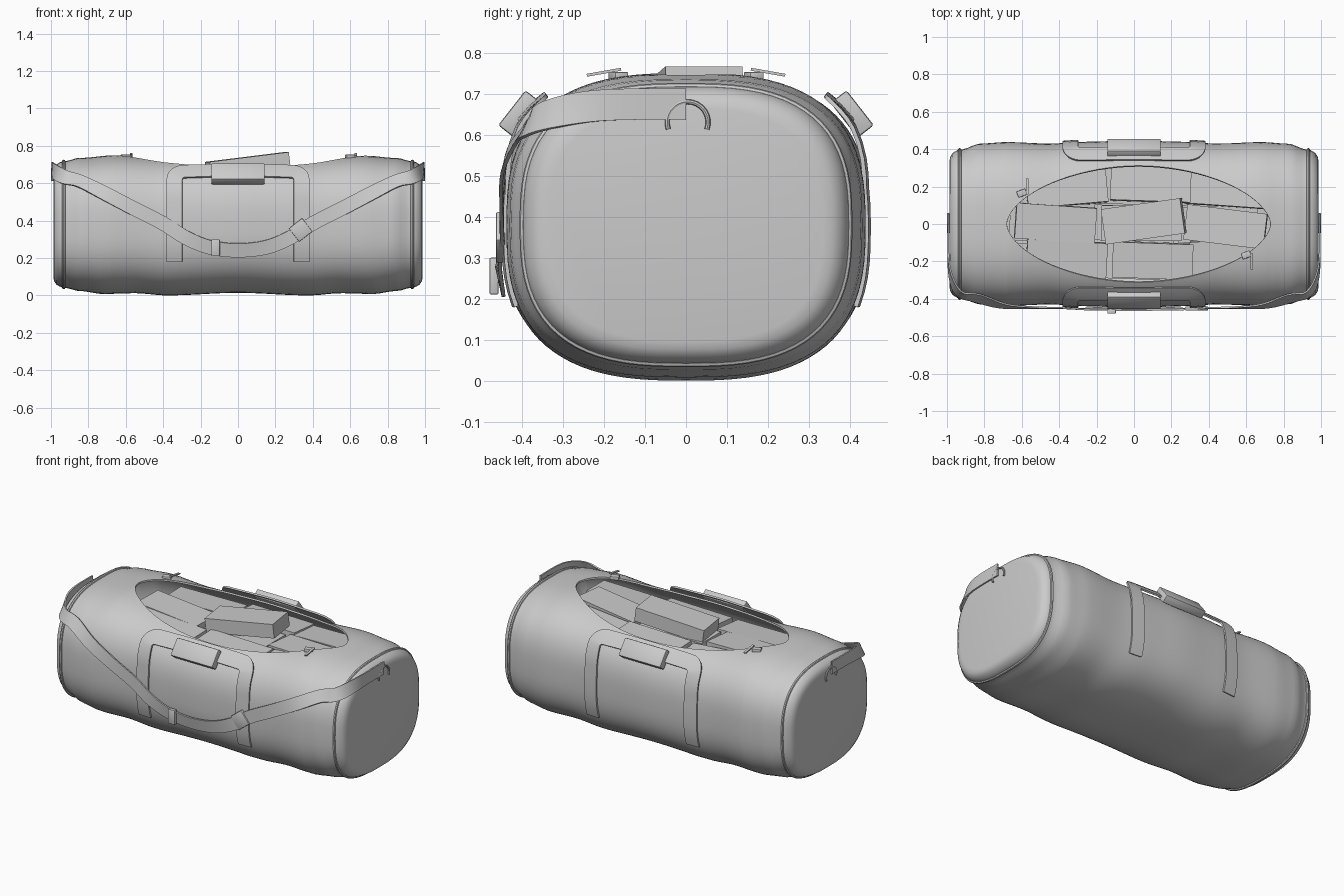
import bpy, bmesh, math, random
from mathutils import Vector, Euler

if "Cube" in bpy.data.objects:
    bpy.data.objects.remove(bpy.data.objects["Cube"])

random.seed(4)
POW = 2.75  # superellipse exponent of the bag section


def lerp_table(table, x):
    for (x0, v0), (x1, v1) in zip(table, table[1:]):
        if x <= x1:
            f = max(0, (x - x0) / (x1 - x0))
            f = f * f * (3 - 2 * f)
            return v0 + (v1 - v0) * f
    return table[-1][1]


WIDTH = [(0, .447), (.25, .44), (.45, .43), (.68, .438), (.82, .43), (.93, .397)]
TOP = [(0, .745), (.4, .74), (.65, .75), (.85, .735), (.93, .717)]
BOTTOM = [(0, .014), (.38, 0), (.55, .012), (.72, .008), (.85, .024), (.93, .042)]


def dims(x):
    a, t, b = (lerp_table(tb, abs(x)) for tb in (WIDTH, TOP, BOTTOM))
    return a, (t + b) / 2, (t - b) / 2


def spow(v):
    return math.copysign(abs(v) ** (2 / POW), v)


def section(x, t, scale=1):
    a, zc, b = dims(x)
    return Vector((x, a * spow(math.cos(t)) * scale, zc + b * spow(math.sin(t)) * scale))


def normal(p):
    a, zc, b = dims(p.x)
    g = lambda v, r: math.copysign(abs(v / r) ** (POW - 1) / r, v)
    return Vector((0, g(p.y, a), g(p.z - zc, b))).normalized()


def surf(x, d, side, off):
    """Point on the bag wall at arc length d above mid height."""
    step, t, run = math.copysign(.012, d), 0, 0
    p = section(x, 0)
    while run < abs(d):
        q = section(x, t + step)
        seg = (q - p).length
        if run + seg >= abs(d):
            p = p.lerp(q, (abs(d) - run) / seg)
            break
        run, t, p = run + seg, t + step, q
    p = p + normal(p) * off
    return Vector((p.x, p.y * side, p.z))


def finish(ob, thick=0, offset=0, smooth=True):
    bpy.ops.object.select_all(action='DESELECT')
    ob.select_set(True)
    bpy.context.view_layer.objects.active = ob
    if thick:
        m = ob.modifiers.new("thickness", 'SOLIDIFY')
        m.thickness, m.offset = thick, offset
    bpy.ops.object.convert(target='MESH')
    if smooth:
        bpy.ops.object.shade_smooth_by_angle(angle=math.radians(35))
    return ob


def grid_mesh(name, rows, thick, offset=0, caps=False):
    bm = bmesh.new()
    vs = [[bm.verts.new(p) for p in r] for r in rows]
    for r0, r1 in zip(vs, vs[1:]):
        for i in range(len(r0) - 1):
            bm.faces.new((r0[i], r0[i + 1], r1[i + 1], r1[i]))
    if caps:
        bm.faces.new(vs[0][:-1])
        bm.faces.new(vs[-1][:-1])
    bmesh.ops.remove_doubles(bm, verts=bm.verts, dist=.0005)
    bmesh.ops.recalc_face_normals(bm, faces=bm.faces)
    me = bpy.data.meshes.new(name)
    bm.to_mesh(me)
    bm.free()
    ob = bpy.data.objects.new(name, me)
    bpy.context.collection.objects.link(ob)
    return finish(ob, thick, offset)


def tube(name, pts, r, cyclic=False):
    cu = bpy.data.curves.new(name, 'CURVE')
    cu.dimensions, cu.bevel_depth, cu.bevel_resolution, cu.use_fill_caps = '3D', r, 2, True
    sp = cu.splines.new('POLY')
    sp.points.add(len(pts) - 1)
    for q, p in zip(sp.points, pts):
        q.co = (*p, 1)
    sp.use_cyclic_u = cyclic
    ob = bpy.data.objects.new(name, cu)
    bpy.context.collection.objects.link(ob)
    return finish(ob)


def box(name, loc, size, rot=(0, 0, 0), bevel=0):
    bpy.ops.mesh.primitive_cube_add(size=1, location=loc, rotation=[math.radians(r) for r in rot])
    ob = bpy.context.object
    ob.name, ob.scale = name, size
    bpy.ops.object.transform_apply(location=False, rotation=False)
    if bevel:
        m = ob.modifiers.new("bevel", 'BEVEL')
        m.width, m.segments = bevel, 2
    return finish(ob, smooth=bool(bevel))


# Bag shell: lofted sections, left open along the top between the zip edges
END = [(.987, .84), (.983, .90), (.972, .95), (.955, .98), (.94, 1)]
L, R = -.68, .73
xs = [(-x, s) for x, s in END]
xs += [(-.925 + .245 * i / 8, 1) for i in range(8)]
xs += [((L + R) / 2 - (R - L) / 2 * math.cos(math.pi * i / 40), 1) for i in range(41)]
xs += [(R + .195 * i / 7, 1) for i in range(1, 8)]
xs += [(x, s) for x, s in reversed(END)]
rows = []
for x, s in xs:
    u = (x - (L + R) / 2) / ((R - L) / 2)
    w = .312 * max(0, 1 - abs(u) ** 1.9) ** .58 if abs(u) < .9999 else 0
    t0 = math.acos((w / dims(x)[0]) ** (POW / 2))
    rows.append([section(x, t0 - (math.pi + 2 * t0) * i / 72, s) for i in range(73)])
grid_mesh("bag_shell", rows, .01, -1, caps=True)

# Piping round both ends
for sx in (-1, 1):
    ring = [section(sx * .932, math.tau * i / 72) for i in range(72)]
    tube("end_piping", ring, .009, True)

# Carry handles: strap runs up the wall, across the top and down again
half = [(-.34, -.19 + .43 * i / 12) for i in range(13)]
half += [(-.285 - .055 * math.cos(a), .24 + .055 * math.sin(a))
         for a in (math.pi / 2 * i / 6 for i in range(1, 7))]
half += [(-.285 + .285 * i / 6, .295) for i in range(1, 7)]
path = half + [(-x, d) for x, d in reversed(half[:-1])]
for side, label in ((-1, "front"), (1, "back")):
    rows = []
    for i, (x, d) in enumerate(path):
        p, q = path[max(i - 1, 0)], path[min(i + 1, len(path) - 1)]
        t = Vector((q[0] - p[0], q[1] - p[1])).normalized()
        off = .007 + .02 * min(1, max(0, (d - .1) / .15))
        rows.append([surf(x - t.y * k, d + t.x * k, side, off) for k in (.042, 0, -.042)])
    grid_mesh(label + "_handle", rows, .01)
    box(label + "_grip", (0, side * .405, .65), (.285, .108, .05), (side * -52, 0, 0), .006)

# Shoulder strap: from one end panel, drooping across the front, to the other
droop = [(.84, .60), (.7, .535), (.55, .46), (.4, .385), (.28, .31), (.15, .26), (0, .245)]
ctrl = [(Vector((.993, .0, .674)), Vector((1, 0, 0))),
        (Vector((.993, -.14, .674)), Vector((1, 0, 0))),
        (Vector((.987, -.24, .668)), Vector((1, -.2, .1))),
        (Vector((.962, -.33, .65)), Vector((.8, -.7, .3))),
        (Vector((.92, -.38, .63)), Vector((.3, -.9, .4)))]
for x, z in droop:
    a, zc, b = dims(x)
    p = Vector((x, -a * (1 - abs((z - zc) / b) ** POW) ** (1 / POW), z))
    n = normal(p)
    ctrl.append((p + n * .017, n))
flip = Vector((-1, 1, 1))
ctrl += [(p * 1, n) for p, n in ((a * flip, b * flip) for a, b in reversed(ctrl[:-1]))]


def spline(a, b, c, d, t):
    return .5 * (2 * b + (c - a) * t + (2 * a - 5 * b + 4 * c - d) * t * t
                 + (3 * b - a - 3 * c + d) * t ** 3)


pts, N = [], len(ctrl)
for i in range(N - 1):
    k = [ctrl[min(max(j, 0), N - 1)] for j in range(i - 1, i + 3)]
    for s in range(5 if i == N - 2 else 4):
        pts.append([spline(*(c[m] for c in k), s / 4) for m in (0, 1)])
rows = []
for i, (p, n) in enumerate(pts):
    t = pts[min(i + 1, len(pts) - 1)][0] - pts[max(i - 1, 0)][0]
    w = t.cross(n).normalized() * .038
    rows.append([p - w, p, p + w])
grid_mesh("shoulder_strap", rows, .009)
box("strap_slider", (-.12, -.468, .255), (.045, .022, .09), (0, 0, 0), .004)
box("strap_buckle", (.335, -.452, .35), (.09, .022, .09), (0, -38, 0), .004)

# Strap rings on the end panels
for sx in (-1, 1):
    arc = [(sx * .993, .004 + .05 * math.cos(a), .63 + .05 * math.sin(a))
           for a in (math.radians(-20 + 220 * i / 16) for i in range(17))]
    tube("end_ring", arc, .006)

# Zip pulls near the ends of the opening
for sx, x, y in ((-1, -.60, .165), (1, .60, -.165)):
    box("zip_slider", (x, y, .742), (.05, .035, .022), (0, 0, 20), .004)
    box("zip_tab", (x + .03 * 1, y - sx * .035, .752), (.014, .085, .007), (sx * 10, 0, 0))

# Bundles filling the bag: loose top layer, then a hidden lower layer
bundles = [(-.42, .005, .62, 2, 3, -4), (-.36, .195, .605, -3, 2, 5), (.09, .215, .61, -4, 0, -2),
           (.50, .19, .61, -3, -3, -4), (.49, -.015, .62, 0, -3, -7), (-.36, -.185, .605, 4, 2, -3),
           (.10, -.195, .605, 4, 0, -2), (.52, -.175, .605, 4, -3, 4), (.04, .005, .60, 0, 0, 0),
           (.052, .015, .698, 0, -7, 8)]
for x, y, z, *rot in bundles:
    box("bundle", (x, y, z), (.43, .19, .085), rot)
for i in range(3):
    for j in (-1, 0, 1):
        box("lower_bundle", (-.45 + .45 * i, j * .2, .51), (.43, .19, .085),
            (0, 0, random.uniform(-3, 3)))
